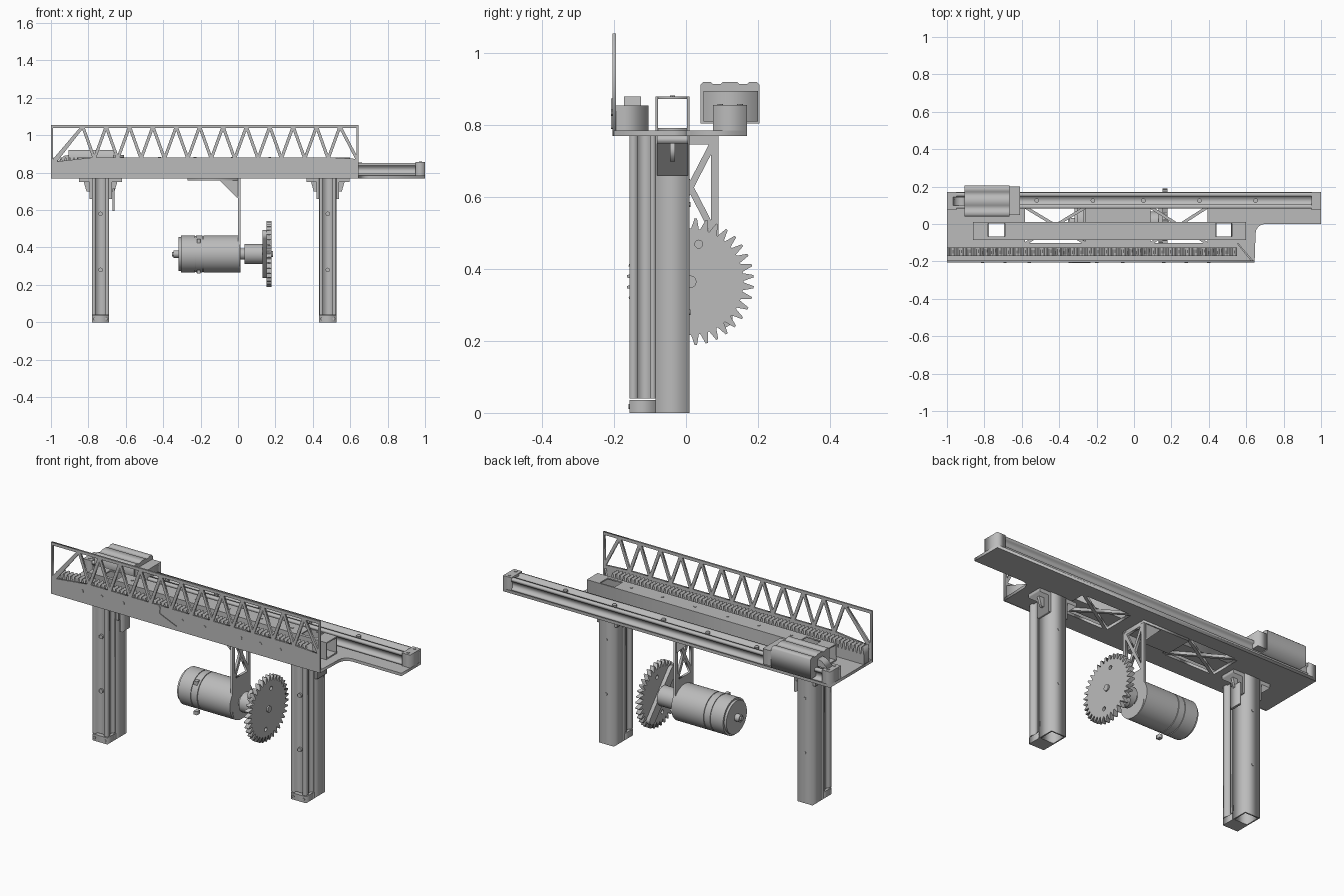
import bpy, bmesh
from math import sin, cos, pi, hypot
from mathutils import Vector

if "Cube" in bpy.data.objects:
    bpy.data.objects.remove(bpy.data.objects["Cube"])

GREY = (0.5, 0.5, 0.5, 1)
mat = bpy.data.materials.new("machined grey")
mat.use_nodes = True
mat.diffuse_color = GREY
mat.node_tree.nodes["Principled BSDF"].inputs["Base Color"].default_value = GREY

# Axis order: where the outline's u, v and the depth w land in space
PLACE = {"x": lambda u, v, w: (w, u, v), "y": lambda u, v, w: (u, w, v),
         "z": lambda u, v, w: (u, v, w)}
round_parts = []


def prism(name, loops, axis, lo, hi):
    """Extrude an outline, with holes, along an axis from lo to hi."""
    cu = bpy.data.curves.new(name, "CURVE")
    cu.dimensions, cu.fill_mode, cu.extrude = "2D", "BOTH", (hi - lo) / 2
    for loop in loops:
        sp = cu.splines.new("POLY")
        sp.points.add(len(loop) - 1)
        for p, (u, v) in zip(sp.points, loop):
            p.co = (u, v, 0, 1)
        sp.use_cyclic_u = True
    tmp = bpy.data.objects.new(name + "_outline", cu)
    bpy.context.collection.objects.link(tmp)
    dg = bpy.context.evaluated_depsgraph_get()
    me = bpy.data.meshes.new_from_object(tmp.evaluated_get(dg))
    bpy.data.objects.remove(tmp)
    bm = bmesh.new()
    bm.from_mesh(me)
    bmesh.ops.remove_doubles(bm, verts=bm.verts, dist=1e-5)
    for v in bm.verts:
        v.co = PLACE[axis](v.co.x, v.co.y, v.co.z + (lo + hi) / 2)
    bmesh.ops.recalc_face_normals(bm, faces=bm.faces)
    bm.to_mesh(me)
    bm.free()
    me.name = name
    me.materials.clear()
    me.materials.append(mat)
    ob = bpy.data.objects.new(name, me)
    bpy.context.collection.objects.link(ob)
    return ob


def rect(u0, u1, v0, v1):
    return [(u0, v0), (u1, v0), (u1, v1), (u0, v1)]


def circle(u, v, r, n=40):
    return [(u + r * cos(2 * pi * i / n), v + r * sin(2 * pi * i / n)) for i in range(n)]


def box(name, x0, x1, y0, y1, z0, z1):
    return prism(name, [rect(x0, x1, y0, y1)], "z", z0, z1)


def disc(name, axis, u, v, r, lo, hi, n=40):
    ob = prism(name, [circle(u, v, r, n)], axis, lo, hi)
    round_parts.append(ob)
    return ob


def inset(tri, t):
    """Shrink a triangle so each side moves inward by t."""
    a, b, c = (Vector(p) for p in tri)
    la, lb, lc = (b - c).length, (c - a).length, (a - b).length
    centre = (a * la + b * lb + c * lc) / (la + lb + lc)
    area = abs((b - a).x * (c - a).y - (b - a).y * (c - a).x)
    r = area / (la + lb + lc)
    return [tuple(centre + (p - centre) * (r - t) / r) for p in (a, b, c)]


def x_brace(u0, u1, v0, v1, t):
    """Four triangular holes that leave a crossed brace."""
    q, m = rect(u0, u1, v0, v1), ((u0 + u1) / 2, (v0 + v1) / 2)
    return [inset((q[i], q[(i + 1) % 4], m), t) for i in range(4)]


LEGS = {"right": -0.735, "left": 0.48}

# Deck plate with braced windows and leg openings
corner = [(0.70 - 0.05 * sin(a * pi / 8), -0.05 + 0.05 * cos(a * pi / 8)) for a in range(5)]
deck = [[(-1, -0.2), (0.645, -0.2)] + corner[::-1] + [(1, 0), (1, 0.17), (-1, 0.17)]]
deck += x_brace(-0.59, -0.25, -0.11, 0.095, 0.008)
deck += x_brace(0.08, 0.40, -0.11, 0.095, 0.008)
deck += [rect(x - 0.04, x + 0.04, -0.068, 0.003) for x in LEGS.values()]
prism("deck_plate", deck, "z", 0.77, 0.786)

# Front truss wall
top = [(-0.83 + 0.125 * i, 1.047) for i in range(12)]
low = [(-0.985, 0.85)] + [(-0.768 + 0.125 * i, 0.874) for i in range(11)] + [(0.64, 0.865)]
wall = [rect(-1, 0.645, 0.77, 1.055)]
wall.append(inset([(-0.998, 0.85), (-0.998, 1.047), top[0]], 0.008))
for i in range(12):
    wall.append(inset([low[i], top[i], low[i + 1]], 0.008))
    if i < 11:
        wall.append(inset([top[i], low[i + 1], top[i + 1]], 0.008))
wall.append(inset([top[11], low[12], (0.643, 1.047)], 0.008))
prism("truss_wall", wall, "y", -0.205, -0.195)
for x in (-0.81, -0.69, -0.56, -0.2, -0.06, 0.16, 0.28, 0.4):
    disc("wall_bolt", "y", x, 0.835, 0.009, -0.208, -0.204, 12)
prism("wall_lever", [[(-0.35, 0.83), (-0.235, 0.79), (-0.232, 0.796), (-0.335, 0.84),
                      (-0.33, 0.875), (-0.338, 0.875)]], "y", -0.209, -0.204)
prism("corner_gusset", [[(0.55, -0.105), (0.625, -0.197), (0.638, -0.197), (0.56, -0.105)]],
      "z", 0.785, 0.855)

# Toothed rack
comb = [(0.55, 0.785), (-1, 0.785)]
for i in range(68):
    x = -1 + i * 0.0228
    comb += [(x, 0.84), (x + 0.006, 0.88), (x + 0.013, 0.88), (x + 0.019, 0.84)]
prism("rack", [comb + [(0.55, 0.84)]], "y", -0.172, -0.125)

# Central square tube: sides, bottom and top with leg windows
box("tube_front_side", -0.86, 0.6, -0.085, -0.078, 0.786, 0.88)
box("tube_back_side", -0.86, 0.6, 0.003, 0.01, 0.786, 0.88)
windows = [rect(x - 0.045, x + 0.045, -0.068, 0.002) for x in LEGS.values()]
for name, z in (("tube_bottom", 0.786), ("tube_top", 0.873)):
    prism(name, [rect(-0.86, 0.6, -0.08, 0.005)] + windows, "z", z, z + 0.007)
for x in (-0.62, -0.42, -0.23, -0.03, 0.17, 0.36):
    disc("tube_bolt", "z", x, -0.037, 0.007, 0.879, 0.883, 12)

# Legs: hollow post, slotted extrusion, foot and top brackets
for side, x in LEGS.items():
    prism(side + "_leg_post", [rect(x - 0.046, x + 0.046, -0.085, 0.01),
                               rect(x - 0.039, x + 0.039, -0.078, 0.003)], "z", 0, 0.77)
    half = [(0.045, -0.085), (0.045, -0.1), (0.036, -0.1), (0.036, -0.135), (0.045, -0.135),
            (0.045, -0.157), (0.026, -0.157), (0.026, -0.14)]
    prism(side + "_leg_rail", [[(x + u, v) for u, v in half] +
                               [(x - u, v) for u, v in half[::-1]]], "z", 0.04, 0.77)
    box(side + "_foot", x - 0.046, x + 0.046, -0.157, -0.084, 0, 0.036)
    for s in (-1, 1):
        disc("foot_bolt", "y", x + s * 0.032, 0.018, 0.007, -0.16, -0.155, 12)
        prism(side + "_leg_bracket", [[(x + s * u, v) for u, v in (
            (0.045, 0.66), (0.06, 0.66), (0.06, 0.75), (0.115, 0.75), (0.115, 0.77),
            (0.045, 0.77))]], "y", -0.08, 0.005)
        prism(side + "_bracket_web", [[(x + s * u, v) for u, v in (
            (0.058, 0.7), (0.075, 0.7), (0.09, 0.752), (0.058, 0.752))]], "y", -0.045, -0.03)
    for z in (0.28, 0.58):
        disc("leg_bolt", "y", x, z, 0.012, -0.15, -0.138, 12)
        disc("leg_back_bolt", "y", x, z, 0.007, 0.009, 0.013, 12)
box("right_leg_clip", -0.672, -0.66, -0.07, 0.0, 0.595, 0.715)

# Slide rail with grooves, end caps and bolts
rail = [(0.082, 0.785), (0.168, 0.785), (0.168, 0.797), (0.158, 0.797), (0.158, 0.835),
        (0.168, 0.835), (0.168, 0.852), (0.147, 0.852), (0.147, 0.842), (0.103, 0.842),
        (0.103, 0.852), (0.082, 0.852), (0.082, 0.835), (0.092, 0.835), (0.092, 0.797),
        (0.082, 0.797)]
prism("slide_rail", [rail], "x", -0.96, 0.96)
for x in (-0.975, 0.975):
    box("rail_end_cap", x - 0.025, x + 0.025, 0.075, 0.17, 0.785, 0.857)
    for y in (0.095, 0.15):
        disc("cap_bolt", "z", x, y, 0.008, 0.856, 0.86, 12)
for x in (-0.52, -0.22, 0.05, 0.35, 0.65):
    disc("rail_bolt", "z", x, 0.125, 0.012, 0.84, 0.853, 12)

# Carriage on the rail
hull = [(0.04, 0.805), (0.205, 0.805), (0.205, 0.912), (0.197, 0.92), (0.175, 0.92),
        (0.17, 0.915), (0.148, 0.915), (0.143, 0.92), (0.102, 0.92), (0.097, 0.915),
        (0.075, 0.915), (0.07, 0.92), (0.048, 0.92), (0.04, 0.912)]
prism("carriage", [hull], "x", -0.905, -0.665)
box("carriage_step", -0.67, -0.61, 0.048, 0.2, 0.81, 0.895)
prism("carriage_plug", [[(-0.97, 0.855), (-0.9, 0.855), (-0.9, 0.895), (-0.93, 0.89)]],
      "y", 0.1, 0.145)

# Motor hanger: braced plate, flange and side gussets
CY, CZ = 0.012, 0.365
arc = [(CY - 0.078 * cos(pi * i / 16), CZ - 0.03 - 0.07 * sin(pi * i / 16)) for i in range(17)]
hanger = [arc + [(CY + 0.078, 0.77), (CY - 0.078, 0.77)]]
hanger += x_brace(CY - 0.066, CY + 0.066, 0.50, 0.755, 0.009)
prism("motor_hanger", hanger, "x", 0.0, 0.014)
box("hanger_flange", -0.27, 0.014, CY - 0.078, CY + 0.078, 0.757, 0.77)
for y in (CY - 0.072, CY + 0.062):
    prism("hanger_gusset", [[(0.002, 0.66), (0.002, 0.76), (-0.1, 0.76)]], "y", y, y + 0.01)

# Motor, shaft, hub: stacked turned sections along x
for name, x0, x1, r in (("motor_body", -0.185, 0.012, 0.1), ("motor_seam", -0.19, -0.18, 0.095),
                        ("motor_ring", -0.225, -0.189, 0.1), ("motor_groove", -0.23, -0.22, 0.096),
                        ("motor_tail", -0.305, -0.229, 0.1), ("motor_cap", -0.318, -0.304, 0.09),
                        ("motor_boss", -0.345, -0.317, 0.02), ("shaft_tail", -0.352, -0.34, 0.012),
                        ("output_boss", 0.012, 0.035, 0.03), ("gear_hub", 0.034, 0.132, 0.054),
                        ("gear_shaft", 0.13, 0.186, 0.017)):
    disc(name, "x", CY, CZ, r, x0, x1, 48)
for z in (CZ - 0.085, CZ + 0.08):
    box("motor_terminal", -0.22, -0.2, CY - 0.085, CY - 0.06, z - 0.02, z)

# Tilted drive bar behind the gear
ends = [(a, 1 if -pi / 2 <= a <= pi / 2 else -1) for a in
        [-pi / 2 + pi * i / 8 for i in range(9)] + [pi / 2 + 0.01 + pi * i / 8 for i in range(8)]]
bar = [(s * 0.135 + 0.028 * cos(a), 0.028 * sin(a)) for a, s in ends]
c, s = cos(2.3), sin(2.3)
prism("drive_bar", [[(CY + c * u - s * v, CZ + s * u + c * v) for u, v in bar]], "x", 0.131, 0.152)

# Spur gear
TEETH = 36
gear = []
for i in range(TEETH):
    for f, r in ((0.08, 0.148), (0.4, 0.177), (0.6, 0.177), (0.92, 0.148)):
        a = 2 * pi * (i + f) / TEETH
        gear.append((CY + r * cos(a), CZ + r * sin(a)))
bores = [circle(CY + 0.107 * cos(a), CZ + 0.107 * sin(a), 0.011, 16)
         for a in (1.35, 1.35 + pi)]
prism("spur_gear", [gear] + bores, "x", 0.152, 0.178)

# Smooth the turned parts, keeping their rims sharp
bpy.ops.object.select_all(action="DESELECT")
for ob in round_parts:
    ob.select_set(True)
bpy.context.view_layer.objects.active = round_parts[0]
bpy.ops.object.shade_smooth_by_angle()
